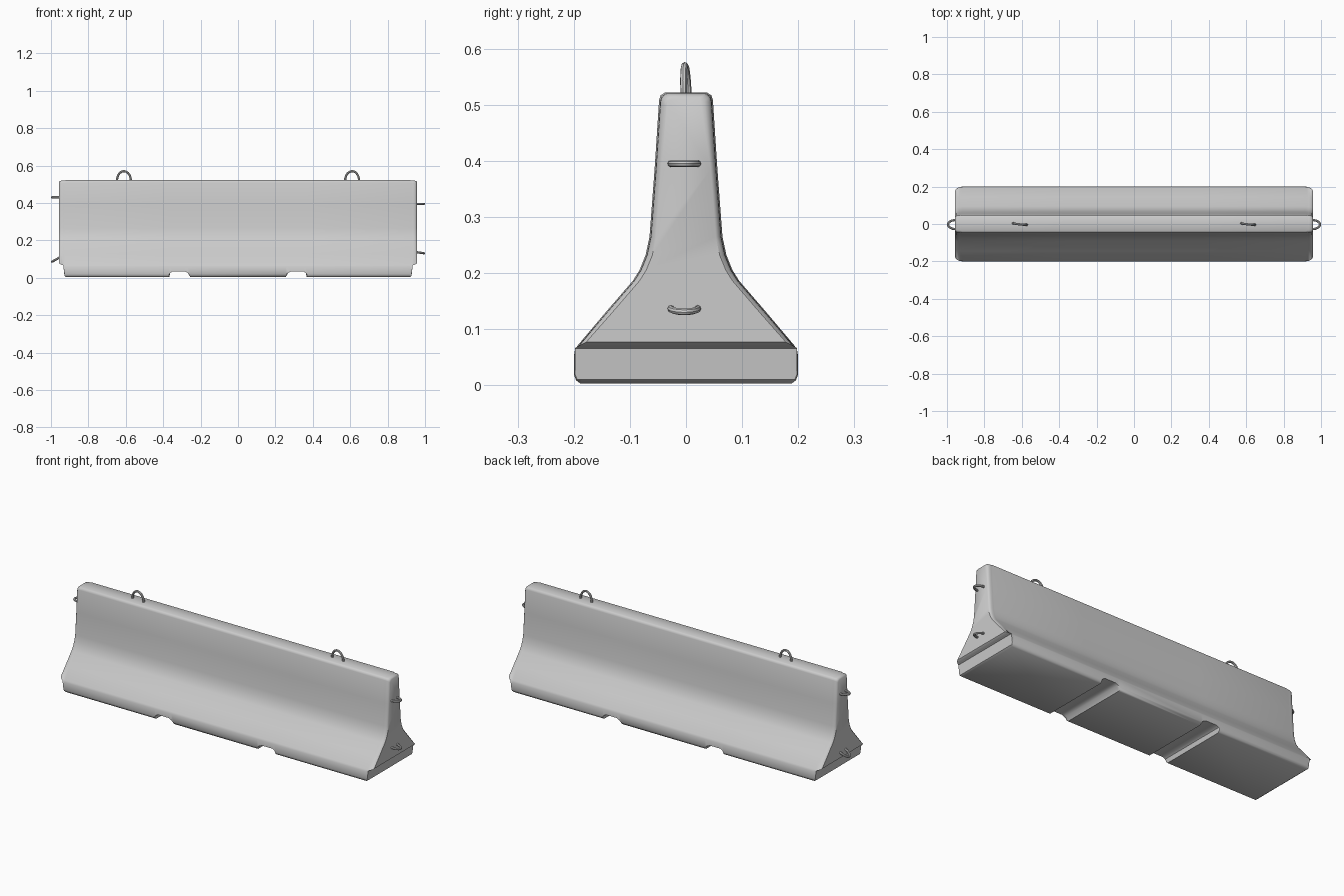
import bpy, bmesh, math
from mathutils import Vector

if "Cube" in bpy.data.objects:
    bpy.data.objects.remove(bpy.data.objects["Cube"])

BASE = 0.003
# right half of the barrier cross-section (y, z), bottom to top
HALF = [(0.188, BASE), (0.196, 0.009), (0.2, 0.02), (0.199, 0.06), (0.194, 0.07),
        (0.145, 0.128), (0.095, 0.186), (0.083, 0.205), (0.072, 0.232), (0.065, 0.265),
        (0.056, 0.385), (0.048, 0.508), (0.045, 0.517), (0.037, 0.522)]
PROFILE = HALF + [(-y, z) for y, z in reversed(HALF)]

# half-length stations: x, underside height, edge rounding
STATIONS = [(0.255, BASE, 0), (0.268, 0.026, 0), (0.285, 0.034, 0), (0.35, 0.034, 0),
            (0.362, 0.026, 0), (0.368, BASE, 0), (0.918, BASE, 0), (0.928, 0.01, 0.002),
            (0.934, 0.066, 0.002), (0.944, 0.07, 0.003), (0.952, 0.073, 0.006),
            (0.957, 0.077, 0.012)]


def section(bm, x, floor, shrink):
    ring = []
    for y, z in PROFILE:
        y -= math.copysign(shrink, y)
        if z > 0.5:
            z -= shrink * 0.8
        if floor > 0.065:                      # overhanging end above the foot
            limit = 0.2 - (floor - 0.066) * 2
            y = max(-limit, min(limit, y))
        ring.append(bm.verts.new((x, y, max(z, floor))))
    return ring


# concrete body with drainage grooves and undercut ends
def make_body():
    bm = bmesh.new()
    all_stations = [(-x, f, s) for x, f, s in reversed(STATIONS)] + STATIONS
    rings = [section(bm, *s) for s in all_stations]
    n = len(PROFILE)
    for a, b in zip(rings, rings[1:]):
        for i in range(n):
            j = (i + 1) % n
            bm.faces.new((a[i], a[j], b[j], b[i]))
    bm.faces.new(rings[0])
    bm.faces.new(list(reversed(rings[-1])))
    bmesh.ops.remove_doubles(bm, verts=bm.verts, dist=0.0003)
    bmesh.ops.recalc_face_normals(bm, faces=bm.faces)
    mesh = bpy.data.meshes.new("barrier_body")
    bm.to_mesh(mesh)
    bm.free()
    obj = bpy.data.objects.new("barrier_body", mesh)
    bpy.context.collection.objects.link(obj)
    return obj


# bent steel wire loop: half ellipse spanned by side and out vectors
def make_loop(name, centre, side, out, radius):
    centre, side, out = Vector(centre), Vector(side), Vector(out)
    steps = 14
    pts = [centre - side - out * 0.4]
    pts += [centre - side * math.cos(math.pi * i / steps) + out * math.sin(math.pi * i / steps)
            for i in range(steps + 1)]
    pts.append(centre + side - out * 0.4)
    curve = bpy.data.curves.new(name, "CURVE")
    curve.dimensions = "3D"
    curve.bevel_depth = radius
    curve.bevel_resolution = 2
    curve.use_fill_caps = True
    spline = curve.splines.new("POLY")
    spline.points.add(len(pts) - 1)
    for p, co in zip(spline.points, pts):
        p.co = (*co, 1)
    obj = bpy.data.objects.new(name, curve)
    bpy.context.collection.objects.link(obj)
    bpy.context.view_layer.objects.active = obj
    obj.select_set(True)
    bpy.ops.object.convert(target="MESH")
    bpy.ops.object.select_all(action="DESELECT")
    return bpy.context.view_layer.objects.active


parts = [make_body()]

# lifting loops on top
for name, x in (("lifting_loop_left", -0.61), ("lifting_loop_right", 0.61)):
    parts.append(make_loop(name, (x, 0, 0.52), (0.037, -0.004, 0), (0, -0.002, 0.05), 0.006))

# connecting loops at both ends
for name, sx, z, drop in (("left_upper_link", -1, 0.43, 0), ("left_lower_link", -1, 0.108, -0.022),
                          ("right_upper_link", 1, 0.395, 0), ("right_lower_link", 1, 0.137, -0.006)):
    parts.append(make_loop(name, (sx * 0.955, -0.003, z), (0, 0.024, 0), (sx * 0.039, 0, drop), 0.006))

# smooth shading
for obj in parts:
    obj.select_set(True)
bpy.context.view_layer.objects.active = parts[0]
bpy.ops.object.shade_smooth_by_angle(angle=math.radians(40))
